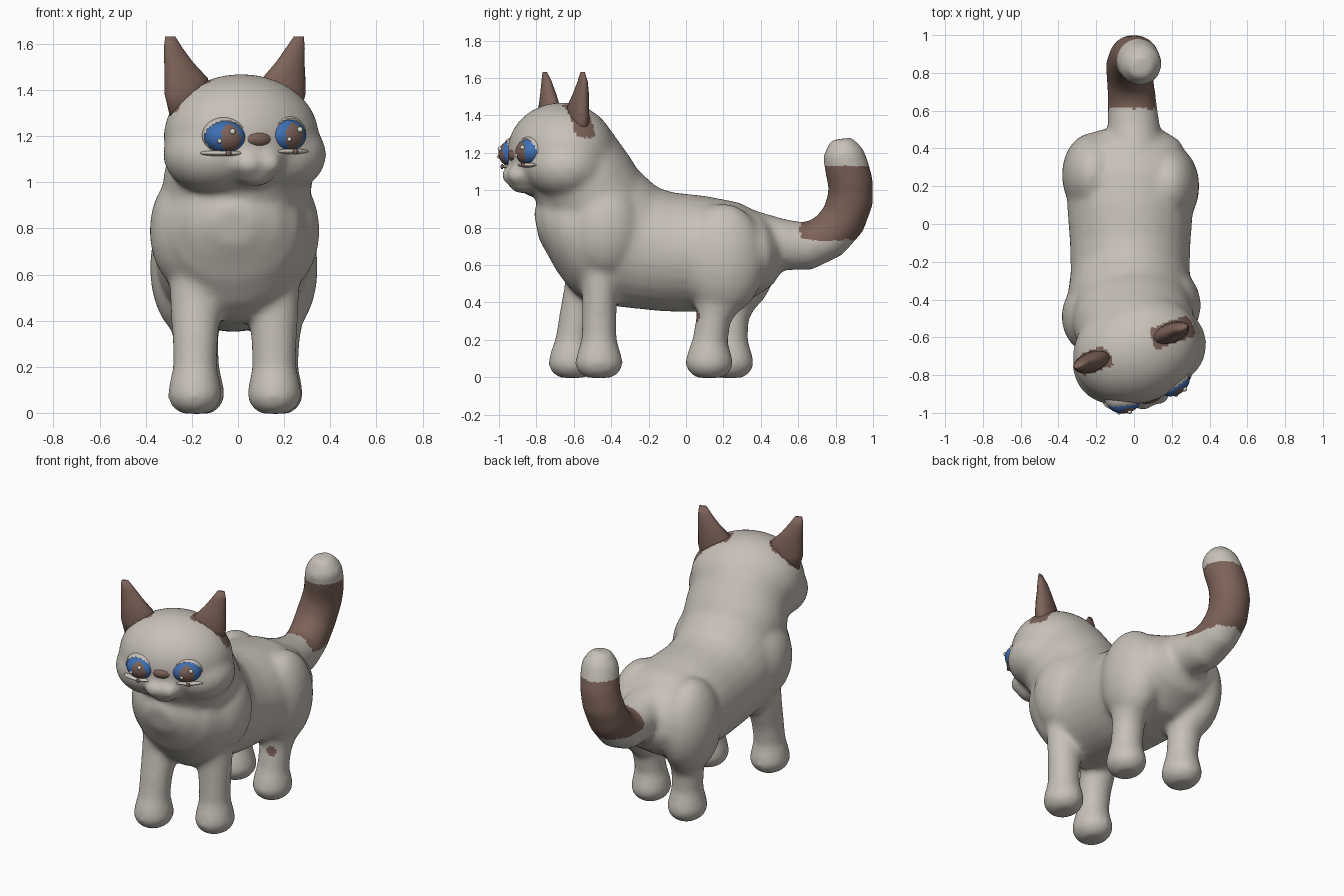
import bpy, bmesh, math
from mathutils import Matrix, Vector

if "Cube" in bpy.data.objects:
    bpy.data.objects.remove(bpy.data.objects["Cube"])


def material(name, rgb):
    m = bpy.data.materials.new(name)
    m.diffuse_color = (*rgb, 1)
    m.use_nodes = True
    m.node_tree.nodes["Principled BSDF"].inputs["Base Color"].default_value = m.diffuse_color
    return m


CREAM = material("cream fur", (0.57, 0.53, 0.475))
BROWN = material("brown fur", (0.205, 0.125, 0.098))
BLUE = material("blue eye", (0.05, 0.16, 0.45))
SHINE = material("eye shine", (0.72, 0.69, 0.63))

# Head frame: local -y is the way the face looks, turned toward +x
HEAD = Matrix.Translation((0, -0.67, 0)) @ Matrix.Rotation(math.radians(20), 4, 'Z')
WORLD = Matrix.Identity(4)


def loft(bm, stations, M=WORLD, n=20):
    """Closed tube through stations (x, y, z, half width in x, half depth)."""
    pts = [Vector(s[:3]) for s in stations]
    rings = []
    for i, s in enumerate(stations):
        t = pts[min(i + 1, len(pts) - 1)] - pts[max(i - 1, 0)]
        nrm = Vector((0, t.y, t.z)).cross(Vector((1, 0, 0))).normalized()
        ring = []
        for k in range(n):
            a = 2 * math.pi * k / n
            p = pts[i] + Vector((s[3] * math.cos(a), 0, 0)) + nrm * s[4] * math.sin(a)
            ring.append(bm.verts.new(M @ p))
        rings.append(ring)
    for a, b in zip(rings, rings[1:]):
        for k in range(n):
            bm.faces.new((a[k], a[(k + 1) % n], b[(k + 1) % n], b[k]))
    bm.faces.new(rings[0][::-1])
    bm.faces.new(rings[-1])


def ball(bm, c, r, M=WORLD, seg=24):
    bmesh.ops.create_uvsphere(bm, u_segments=seg, v_segments=seg // 2, radius=1,
                              matrix=M @ Matrix.Translation(c) @ Matrix.Diagonal((*r, 1)))


def finish(name, bm, mats):
    bmesh.ops.recalc_face_normals(bm, faces=bm.faces)
    me = bpy.data.meshes.new(name)
    bm.to_mesh(me)
    bm.free()
    for m in mats:
        me.materials.append(m)
    for p in me.polygons:
        p.use_smooth = True
    ob = bpy.data.objects.new(name, me)
    bpy.context.scene.collection.objects.link(ob)
    return ob


bm = bmesh.new()
# Torso from rump to chest: y, centre z, half width, half height
torso = [(0.49, 0.69, 0.18, 0.12), (0.44, 0.68, 0.265, 0.19), (0.3, 0.665, 0.325, 0.27),
         (0.1, 0.66, 0.335, 0.31), (-0.1, 0.67, 0.32, 0.32), (-0.25, 0.695, 0.315, 0.335),
         (-0.4, 0.76, 0.335, 0.385), (-0.55, 0.80, 0.335, 0.335), (-0.67, 0.82, 0.28, 0.25),
         (-0.75, 0.82, 0.20, 0.17), (-0.80, 0.81, 0.09, 0.08)]
loft(bm, [(-0.02, y, z, rx, rz) for y, z, rx, rz in torso], n=28)
# Neck
loft(bm, [(-0.01, -0.40, 0.82, 0.31, 0.27), (0, -0.53, 1.02, 0.325, 0.28),
          (0.02, -0.64, 1.2, 0.30, 0.265)], n=28)
# Haunches and shoulders
for s in (-1, 1):
    ball(bm, (s * 0.2 - 0.018, 0.23 - s * 0.03, 0.63), (0.165, 0.225, 0.3))
    ball(bm, (s * 0.2 - 0.015, -0.46 + s * 0.03, 0.79), (0.17, 0.2, 0.26))

# Legs: top x, y and paw x, y, plus thigh depth
for tx, ty, px, py, d in ((-0.18, -0.52, -0.187, -0.608, 0.12), (0.15, -0.46, 0.158, -0.465, 0.11),
                          (-0.205, 0.27, -0.175, 0.235, 0.19), (0.185, 0.22, 0.165, 0.125, 0.19)):
    prof = [(0.62, 0, 0.12, d), (0.46, 0.35, 0.112, d * 0.86), (0.32, 0.75, 0.1, 0.094),
            (0.2, 0.95, 0.096, 0.095), (0.12, 1, 0.113, 0.12), (0.07, 1, 0.12, 0.132),
            (0.025, 1, 0.1, 0.11), (-0.004, 1, 0.06, 0.07)]
    loft(bm, [(tx + (px - tx) * t, ty + (py - ty) * t, z, rx, ry) for z, t, rx, ry in prof])

# Tail curling upward: y, z, x, radius
tail = [(0.34, 0.75, 0, 0.145), (0.5, 0.71, 0, 0.14), (0.65, 0.70, -0.01, 0.13),
        (0.76, 0.75, -0.02, 0.125), (0.84, 0.84, -0.025, 0.125), (0.88, 0.95, -0.01, 0.125),
        (0.88, 1.04, 0.01, 0.122), (0.86, 1.12, 0.025, 0.12), (0.84, 1.2, 0.035, 0.112),
        (0.83, 1.275, 0.035, 0.06)]
loft(bm, [(x, y, z, r, r) for y, z, x, r in tail])

# Head, cheeks, muzzle and chin
ball(bm, (0.015, 0, 1.2), (0.345, 0.285, 0.27), HEAD, 32)
for s in (-1, 1):
    ball(bm, (s * 0.15 + 0.02, -0.03, 1.12), (0.215, 0.215, 0.17), HEAD)
    ball(bm, (s * 0.045, -0.24, 1.08), (0.068, 0.082, 0.058), HEAD)
ball(bm, (0, -0.215, 1.035), (0.085, 0.075, 0.055), HEAD)
raw = finish("coat_parts", bm, [CREAM, BROWN])

# Fuse all fur parts into one soft skin
rm = raw.modifiers.new("fuse", 'REMESH')
rm.mode, rm.voxel_size, rm.use_smooth_shade = 'VOXEL', 0.016, True
sm = raw.modifiers.new("soften", 'SMOOTH')
sm.factor, sm.iterations = 0.5, 18
me = bpy.data.meshes.new_from_object(raw.evaluated_get(bpy.context.evaluated_depsgraph_get()))
me.name = "body"
bpy.data.objects.remove(raw)
body = bpy.data.objects.new("body", me)
bpy.context.scene.collection.objects.link(body)
if not me.materials:
    me.materials.append(CREAM)
    me.materials.append(BROWN)

# Brown markings: tail band, ear surrounds, spot on a hind leg
inv = HEAD.inverted()
for p in me.polygons:
    c = p.center
    h = inv @ c
    band = c.y > 0.61 and 0.735 < c.z < 1.13
    ear = (c.y < -0.4 and c.z > 1.28 and abs(h.y - 0.022) < 0.058
           and c.z > 1.455 - (abs(h.x) - 0.11) * 0.8)
    spot = (c - Vector((0.2, 0.06, 0.33))).length < 0.032
    p.material_index = 1 if band or ear or spot else 0
    p.use_smooth = True

for s, side in ((-1, "left"), (1, "right")):
    # Ear
    bm = bmesh.new()
    k = 1.06 if s < 0 else 1.0
    loft(bm, [(s * u * k, y, z, w, d) for u, y, z, w, d in (
        (0.21, 0.02, 1.27, 0.08, 0.04), (0.218, 0.02, 1.38, 0.1, 0.055),
        (0.218, 0.02, 1.45, 0.1, 0.05), (0.25, 0.025, 1.52, 0.066, 0.038),
        (0.273, 0.025, 1.58, 0.044, 0.025), (0.288, 0.02, 1.632, 0.023, 0.009))], HEAD, 16)
    finish(side + "_ear", bm, [BROWN])

    # Eyeball with a brown pupil patch facing forward
    bm = bmesh.new()
    eye = (HEAD @ Matrix.Translation((s * 0.142, -0.228, 1.2 + s * 0.004))
           @ Matrix.Rotation(s * 0.25, 4, 'Z'))
    ball(bm, (0, 0, 0), (0.09, 0.07, 0.07), eye, 48)
    back = eye.inverted()
    for f in bm.faces:
        q = back @ f.calc_center_median()
        oval = ((q.x - (0.016 if s < 0 else 0)) / 0.044) ** 2 + ((q.z + 0.004) / 0.057) ** 2
        f.material_index = 1 if q.y < 0 and oval < 1 else 0
    finish(side + "_eye", bm, [BLUE, BROWN])

    # Eye highlights
    bm = bmesh.new()
    ball(bm, (0.026, -0.064, 0.024), (0.013,) * 3, eye, 12)
    ball(bm, (-0.03, -0.064, -0.018), (0.010,) * 3, eye, 12)
    finish(side + "_eye_shine", bm, [SHINE])

    # Eye socket rim, open in front, with a lower lid fold
    bm = bmesh.new()
    ball(bm, (0, 0.012, 0.004), (0.1, 0.07, 0.084), eye, 48)
    gap = []
    for f in bm.faces:
        q = back @ f.calc_center_median()
        if (q.x / 0.09) ** 2 + (q.z / 0.069) ** 2 < 1 and q.y < 0.012:
            gap.append(f)
    bmesh.ops.delete(bm, geom=gap, context='FACES')
    ball(bm, (s * 0.012, 0.004, -0.07), (0.1, 0.056, 0.014), eye)
    finish(side + "_eyelids", bm, [CREAM])

    # Small brown tear mark under the eye
    bm = bmesh.new()
    ball(bm, (0.01, -0.052, -0.07), (0.012, 0.008, 0.014), eye, 12)
    finish(side + "_tear_mark", bm, [BROWN])

# Nose bridge between the eyes
bm = bmesh.new()
ball(bm, (0, -0.25, 1.187), (0.07, 0.044, 0.038), HEAD)
finish("nose_bridge", bm, [BROWN])
